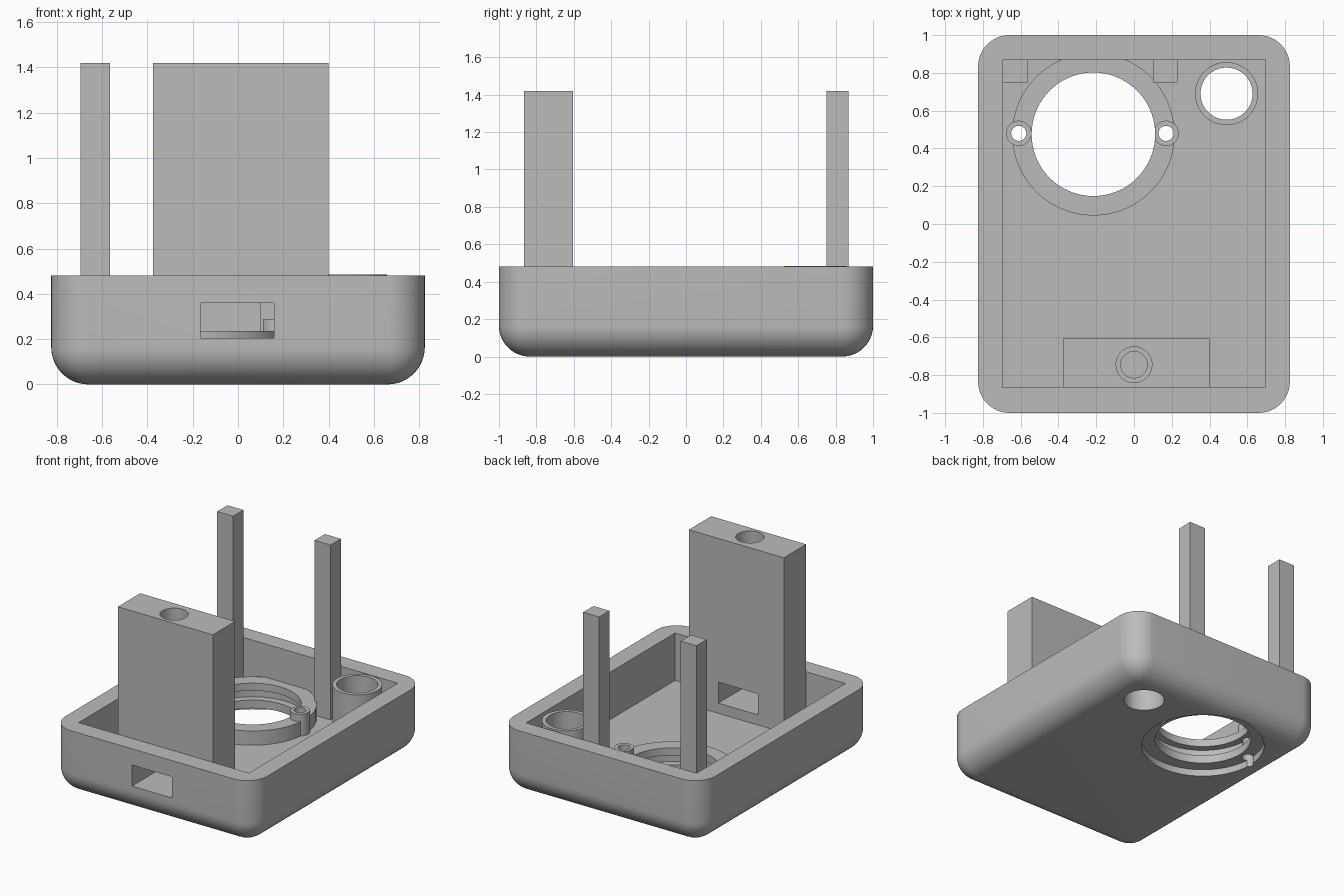
import bpy, bmesh, math
from mathutils import Vector

if "Cube" in bpy.data.objects:
    bpy.data.objects.remove(bpy.data.objects["Cube"])

grey = bpy.data.materials.new("plain_grey")
grey.use_nodes = True
GREY = (0.5, 0.5, 0.5, 1)
grey.diffuse_color = GREY
grey.node_tree.nodes["Principled BSDF"].inputs["Base Color"].default_value = GREY

FLOOR, RIM, TOP = 0.13, 0.48, 1.42
SINK = 0.10  # parts start slightly inside the floor


def to_object(name, bm):
    bmesh.ops.recalc_face_normals(bm, faces=bm.faces)
    mesh = bpy.data.meshes.new(name)
    bm.to_mesh(mesh)
    bm.free()
    ob = bpy.data.objects.new(name, mesh)
    bpy.context.collection.objects.link(ob)
    return ob


def box(name, lo, hi, radius=0.0):
    """Box between two corners; radius rounds every edge except the top rim."""
    bm = bmesh.new()
    bmesh.ops.create_cube(bm, size=1)
    lo, hi = Vector(lo), Vector(hi)
    for v in bm.verts:
        v.co = (lo + hi) / 2 + v.co * (hi - lo)
    if radius:
        edges = [e for e in bm.edges if min(v.co.z for v in e.verts) < hi.z - 0.001]
        bmesh.ops.bevel(bm, geom=edges, offset=radius, segments=12,
                        profile=0.5, affect='EDGES')
    return to_object(name, bm)


def lathe(name, centre, profile, sides=72):
    """Closed solid of revolution from (radius, z) steps."""
    bm = bmesh.new()
    rings = []
    for r, z in profile:
        rings.append([bm.verts.new((centre[0] + r * math.cos(math.tau * i / sides),
                                    centre[1] + r * math.sin(math.tau * i / sides), z))
                      for i in range(sides)])
    for a, b in zip(rings, rings[1:]):
        for i in range(sides):
            j = (i + 1) % sides
            bm.faces.new((a[i], a[j], b[j], b[i]))
    bm.faces.new(rings[0])
    bm.faces.new(rings[-1])
    return to_object(name, bm)


def cylinder(name, centre, r, z0, z1):
    return lathe(name, centre, [(r, z0), (r, z1)])


def cut(cutter, *targets):
    for ob in targets:
        mod = ob.modifiers.new("cut", 'BOOLEAN')
        mod.operation, mod.solver, mod.object = 'DIFFERENCE', 'EXACT', cutter
        bpy.context.view_layer.objects.active = ob
        bpy.ops.object.modifier_apply(modifier=mod.name)
    bpy.data.objects.remove(cutter)


# Open tray with rounded corners and underside
tray = box("tray", (-0.825, -1, 0), (0.825, 1, RIM), 0.165)
cut(box("cavity", (-0.695, -0.865, FLOOR), (0.695, 0.87, 1)), tray)

# Tall block at the front and two posts at the back
tower = box("front_block", (-0.375, -0.865, SINK), (0.40, -0.605, TOP))
posts = [box(name, (x, 0.75, SINK), (x + 0.13, 0.87, TOP))
         for name, x in (("right_post", -0.695), ("left_post", 0.10))]

# Stepped bore in the block and slot through block and front wall
bore = [(0.07, 0.3), (0.07, 0.6), (0.095, 0.6), (0.095, 1.6)]
cut(lathe("bore", (0, -0.745), bore), tower)
cut(box("slot", (-0.165, -1.2, 0.205), (0.16, -0.5, 0.36)), tower, tray)

# Large ring with an inner groove and a recess underneath
LENS = (-0.215, 0.475)
ring = cylinder("large_ring", LENS, 0.43, SINK, 0.235)
bosses = [cylinder(name, (x, 0.48), 0.067, SINK, 0.29)
          for name, x in (("right_boss", -0.61), ("left_boss", 0.17))]
opening = [(0.418, -0.2), (0.418, 0.05), (0.327, 0.05), (0.327, 0.11),
           (0.38, 0.11), (0.38, 0.18), (0.327, 0.18), (0.327, 0.6)]
cut(lathe("opening", LENS, opening), tray, ring, *bosses)
for x, boss in zip((-0.61, 0.17), bosses):
    cut(cylinder("screw_hole", (x, 0.48), 0.04, -0.2, 0.6), tray, ring, boss)

# Small tube through the floor
TUBE = (0.49, 0.69)
tube = cylinder("small_tube", TUBE, 0.167, SINK, 0.485)
cut(cylinder("tube_hole", TUBE, 0.138, -0.2, 0.8), tray, tube)

# Colour and shading
for ob in [tray, tower, ring, tube, *posts, *bosses]:
    ob.data.materials.clear()
    ob.data.materials.append(grey)
    bpy.ops.object.select_all(action='DESELECT')
    ob.select_set(True)
    bpy.context.view_layer.objects.active = ob
    bpy.ops.object.shade_smooth_by_angle(angle=math.radians(30))
